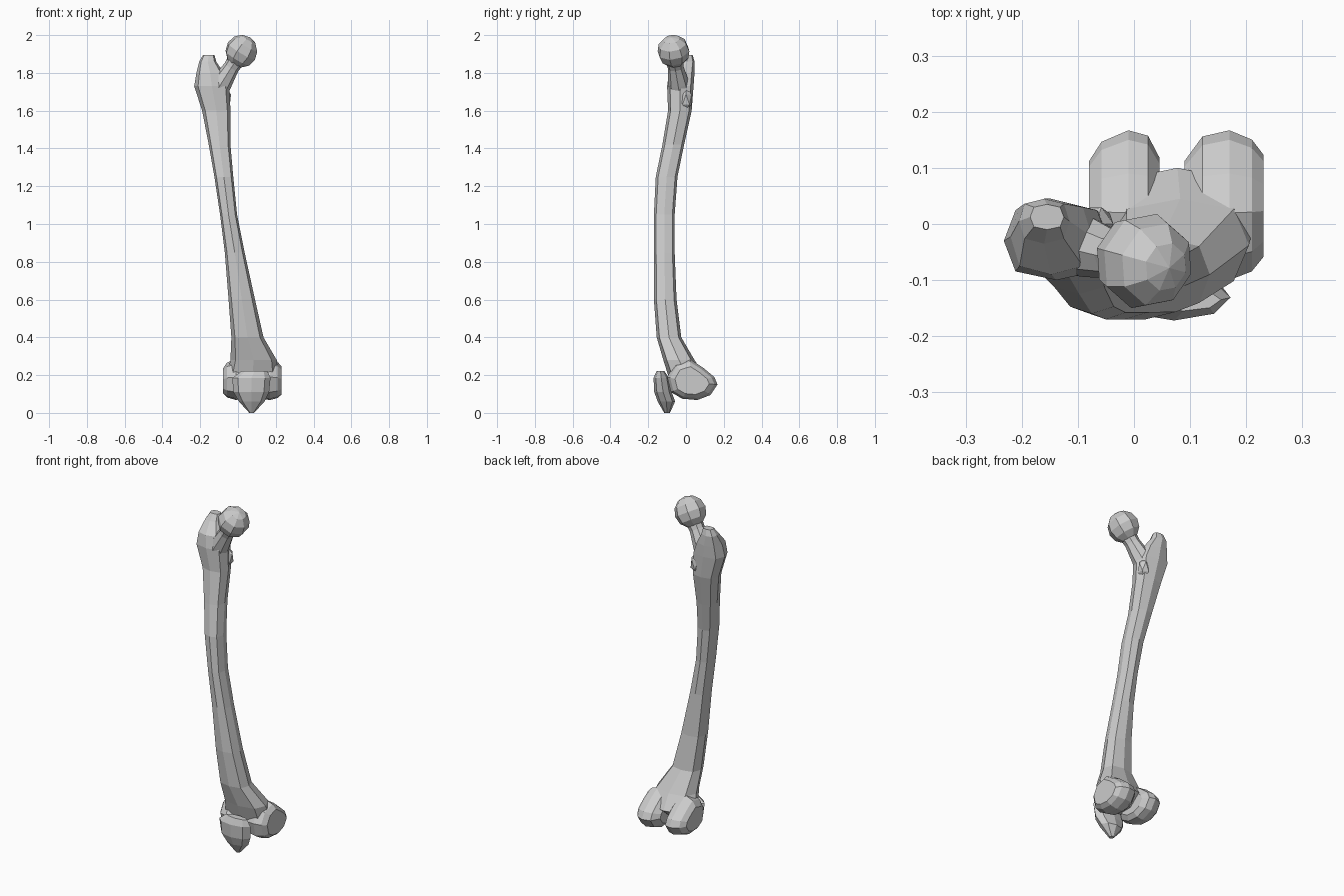
import bpy, bmesh, math
from mathutils import Vector, Matrix

if "Cube" in bpy.data.objects:
    bpy.data.objects.remove(bpy.data.objects["Cube"])


def make_object(name, bm):
    bmesh.ops.recalc_face_normals(bm, faces=bm.faces)
    mesh = bpy.data.meshes.new(name)
    bm.to_mesh(mesh)
    bm.free()
    obj = bpy.data.objects.new(name, mesh)
    bpy.context.collection.objects.link(obj)
    return obj


def loft(name, rings):
    """Skin a list of equal-length point rings and cap both ends."""
    bm = bmesh.new()
    loops = [[bm.verts.new(p) for p in ring] for ring in rings]
    n = len(loops[0])
    for a, b in zip(loops, loops[1:]):
        for i in range(n):
            j = (i + 1) % n
            bm.faces.new((a[i], a[j], b[j], b[i]))
    bm.faces.new(loops[0])
    bm.faces.new(loops[-1])
    return make_object(name, bm)


def oval(z, x0, x1, y0, y1, n=8, square=1.0):
    """Horizontal ring filling the given x and y limits."""
    cx, cy, rx, ry = (x0 + x1) / 2, (y0 + y1) / 2, (x1 - x0) / 2, (y1 - y0) / 2
    ring = []
    for i in range(n):
        a = 2 * math.pi * i / n
        k = square if i % 2 else 1.0
        ring.append((cx + rx * k * math.cos(a), cy + ry * k * math.sin(a), z))
    return ring


# Shaft, flaring into the knee end below and the trochanter above
shaft = loft("femur", [oval(*r, square=1.1) for r in [
    (0.14, 0.00, 0.15, -0.075, 0.03),
    (0.20, -0.06, 0.215, -0.095, 0.10),
    (0.28, -0.04, 0.205, -0.12, 0.045),
    (0.40, -0.035, 0.135, -0.155, -0.025),
    (0.60, -0.05, 0.09, -0.17, -0.05),
    (0.85, -0.07, 0.035, -0.17, -0.06),
    (1.05, -0.095, -0.005, -0.17, -0.06),
    (1.25, -0.125, -0.025, -0.16, -0.045),
    (1.42, -0.155, -0.04, -0.125, -0.01),
    (1.60, -0.19, -0.04, -0.095, 0.03),
    (1.73, -0.232, -0.045, -0.10, 0.04),
    (1.80, -0.22, -0.075, -0.09, 0.045),
    (1.86, -0.205, -0.115, -0.035, 0.045),
    (1.895, -0.185, -0.125, -0.01, 0.035),
]])

# Neck, a tapered tube leaning towards the head
neck_rings = []
axis = Vector((0.11, -0.03, 0.18)).normalized()
side = axis.cross(Vector((0, 1, 0))).normalized()
fore = axis.cross(side)
for x, y, z, r in [(-0.12, -0.03, 1.69, 0.06), (-0.085, -0.04, 1.75, 0.055),
                   (-0.035, -0.055, 1.83, 0.042), (0.005, -0.065, 1.89, 0.048)]:
    c = Vector((x, y, z))
    neck_rings.append([c + r * (math.cos(a) * side + math.sin(a) * fore)
                       for a in [2 * math.pi * i / 8 for i in range(8)]])
neck = loft("neck", neck_rings)

# Ball head, its pole turned along the neck
bm = bmesh.new()
bmesh.ops.create_uvsphere(bm, u_segments=8, v_segments=6, radius=0.087)
turn = axis.to_track_quat('Z', 'Y').to_matrix().to_4x4()
bmesh.ops.transform(bm, verts=bm.verts,
                    matrix=Matrix.Translation((0.018, -0.066, 1.915)) @ turn)
head = make_object("head", bm)

# Lesser trochanter, a low knob on the inner back side
bm = bmesh.new()
bmesh.ops.create_icosphere(bm, subdivisions=1, radius=1)
bmesh.ops.transform(bm, verts=bm.verts, matrix=Matrix.Translation((-0.068, 0.0, 1.66))
                    @ Matrix.Diagonal((0.035, 0.035, 0.06, 1)))
knob = make_object("lesser_trochanter", bm)

# Condyles, one side profile lofted across x at varying sizes
PROFILE = [(-0.08, 0.11), (-0.02, 0.075), (0.06, 0.068), (0.13, 0.095), (0.167, 0.15),
           (0.15, 0.19), (0.09, 0.24), (0.02, 0.285), (-0.06, 0.26), (-0.10, 0.19)]


def condyle(name, sections):
    cy, cz = 0.03, 0.16
    return loft(name, [[(x, cy + (y - cy) * s, cz + (z - cz) * s) for y, z in PROFILE]
                       for x, s in sections])


outer = condyle("outer_condyle", [(-0.08, 0.6), (-0.058, 0.85), (-0.01, 1.0),
                                  (0.025, 0.93), (0.045, 0.65)])
inner = condyle("inner_condyle", [(0.09, 0.6), (0.122, 0.92), (0.17, 1.0),
                                  (0.21, 0.88), (0.231, 0.68)])

# Fuse the bone into one surface
for part in (outer, inner, neck, head, knob):
    mod = shaft.modifiers.new("fuse", 'BOOLEAN')
    mod.operation, mod.solver, mod.object = 'UNION', 'EXACT', part
bpy.context.view_layer.update()
fused = bpy.data.meshes.new_from_object(
    shaft.evaluated_get(bpy.context.evaluated_depsgraph_get()))
shaft.modifiers.clear()
shaft.data = fused
for part in (outer, inner, neck, head, knob):
    bpy.data.objects.remove(part)

# Kneecap, a rounded shield tapering to a point below
loft("kneecap", [oval(*r) for r in [
    (0.0, 0.06, 0.085, -0.115, -0.085),
    (0.06, 0.005, 0.14, -0.15, -0.058),
    (0.11, -0.025, 0.165, -0.168, -0.075),
    (0.185, -0.03, 0.172, -0.172, -0.09),
    (0.222, 0.02, 0.155, -0.155, -0.115),
]])
